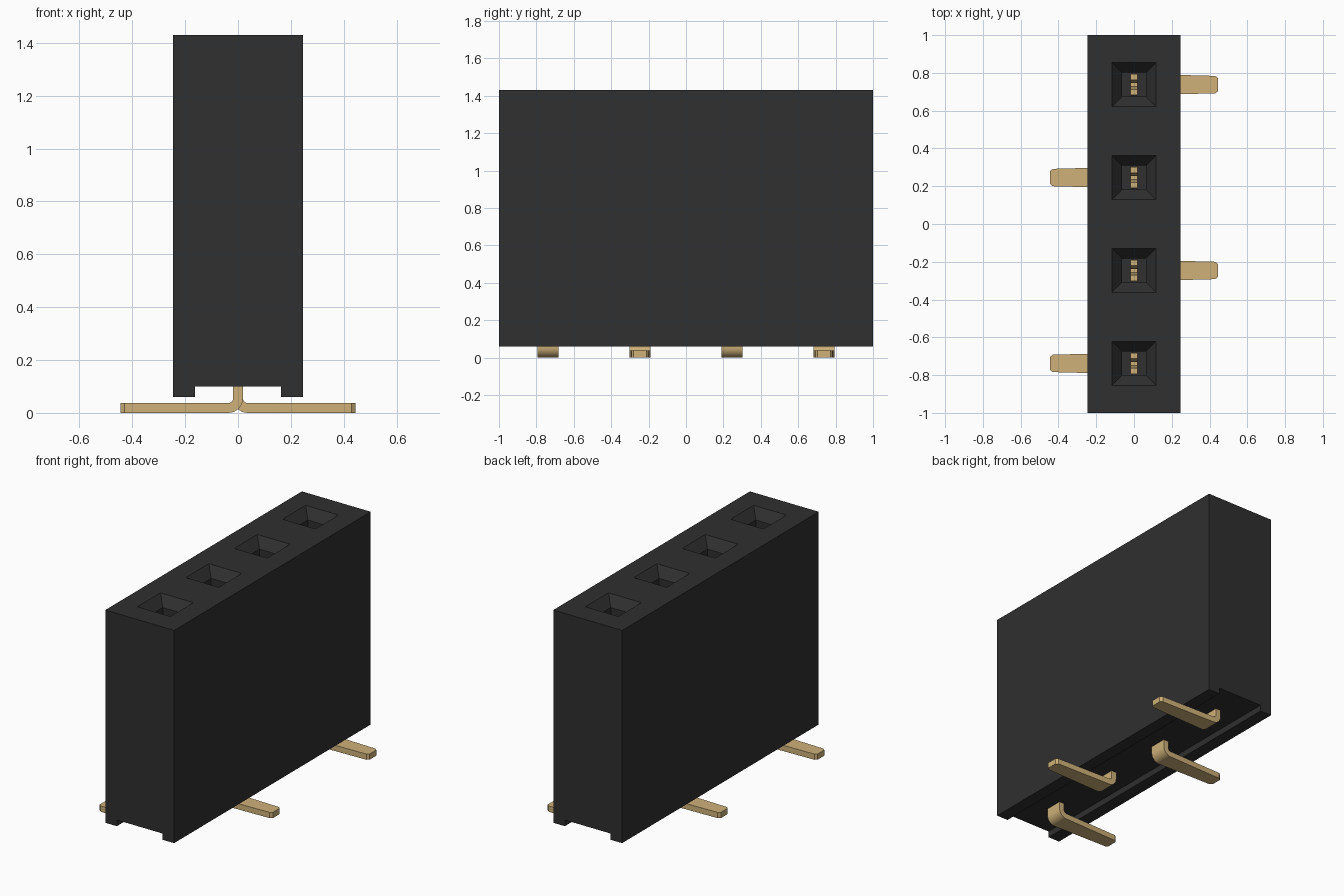
import bpy, bmesh, math

cube = bpy.data.objects.get("Cube")
if cube:
    bpy.data.objects.remove(cube, do_unlink=True)

PITCH = 0.492
ROWS = [PITCH * k for k in (-1.5, -0.5, 0.5, 1.5)]


def make_material(name, color):
    mat = bpy.data.materials.new(name)
    mat.use_nodes = True
    mat.diffuse_color = (*color, 1)
    bsdf = next(n for n in mat.node_tree.nodes if n.type == 'BSDF_PRINCIPLED')
    bsdf.inputs["Base Color"].default_value = (*color, 1)
    return mat


def finish(name, bm, mat, smooth=False):
    bmesh.ops.remove_doubles(bm, verts=bm.verts[:], dist=1e-5)
    bmesh.ops.recalc_face_normals(bm, faces=bm.faces[:])
    mesh = bpy.data.meshes.new(name)
    bm.to_mesh(mesh)
    bm.free()
    mesh.materials.append(mat)
    obj = bpy.data.objects.new(name, mesh)
    bpy.context.collection.objects.link(obj)
    if smooth:
        bpy.ops.object.select_all(action='DESELECT')
        obj.select_set(True)
        bpy.context.view_layer.objects.active = obj
        bpy.ops.object.shade_smooth_by_angle(angle=math.radians(30))
    return obj


def loft(bm, rings, cap_start=True, cap_end=True):
    """Skin a list of closed rings of points."""
    loops = [[bm.verts.new(p) for p in ring] for ring in rings]
    n = len(loops[0])
    for a, b in zip(loops, loops[1:]):
        for i in range(n):
            j = (i + 1) % n
            bm.faces.new((a[i], a[j], b[j], b[i]))
    if cap_start:
        bm.faces.new(loops[0][::-1])
    if cap_end:
        bm.faces.new(loops[-1])


def rect(x0, x1, y0, y1, z):
    return [(x0, y0, z), (x1, y0, z), (x1, y1, z), (x0, y1, z)]


black = make_material("black plastic", (0.029, 0.029, 0.029))
gold = make_material("gold metal", (0.62, 0.44, 0.19))

# Housing: channelled cross-section run along y, with a funnelled socket per cell
W, TOP, FOOT, CHANNEL_X, CHANNEL_Z = 0.245, 1.43, 0.06, 0.163, 0.10
section = [(W, TOP), (W, FOOT), (CHANNEL_X, FOOT), (CHANNEL_X, CHANNEL_Z),
           (-CHANNEL_X, CHANNEL_Z), (-CHANNEL_X, FOOT), (-W, FOOT), (-W, TOP)]
cuts = [-1, -PITCH, 0, PITCH, 1]
bm = bmesh.new()
for y0, y1, yc in zip(cuts, cuts[1:], ROWS):
    for (xa, za), (xb, zb) in zip(section, section[1:]):
        quad = [(xa, y0, za), (xb, y0, zb), (xb, y1, zb), (xa, y1, za)]
        bm.faces.new([bm.verts.new(p) for p in quad])
    rings = [rect(-W, W, y0, y1, TOP)]
    for r, z in ((0.117, TOP), (0.064, TOP - 0.06), (0.064, 0.30)):
        rings.append(rect(-r, r, yc - r, yc + r, z))
    loft(bm, rings, cap_start=False)
for y in (-1, 1):
    bm.faces.new([bm.verts.new((x, y, z)) for x, z in section])
finish("housing", bm, black)

# Contacts: forked blade, stem, rounded bend and tapered foot
T, BEND = 0.0185, 0.037


def contact(name, yc, side):
    bm = bmesh.new()
    # centre line: x, z, angle of the normal, half width
    path = [(0, 0.50, 0, 0.057)]
    cz = T + BEND
    for i in range(9):
        a = math.pi / 2 * i / 8
        path.append((BEND - BEND * math.cos(a), cz - BEND * math.sin(a), a, 0.057))
    end = math.pi / 2
    path += [(0.245, T, end, 0.051), (0.43, T, end, 0.046), (0.445, T, end, 0.034)]
    rings = []
    for x, z, a, w in path:
        nx, nz = T * math.cos(a), T * math.sin(a)
        rings.append([(side * (x + s * nx), yc + v * w, z + s * nz)
                      for s, v in ((1, -1), (1, 1), (-1, 1), (-1, -1))])
    loft(bm, rings)
    # spring prongs
    for s in (-1, 1):
        loft(bm, [rect(-T, T, *sorted((yc + s * a, yc + s * b)), z)
                  for a, b, z in ((0.022, 0.057, 0.49), (0.008, 0.045, 0.95),
                                  (0.025, 0.055, 1.08))])
    finish(name, bm, gold, smooth=True)


for i, y in enumerate(ROWS):
    contact(f"contact_{i + 1}", y, 1 if i % 2 else -1)
